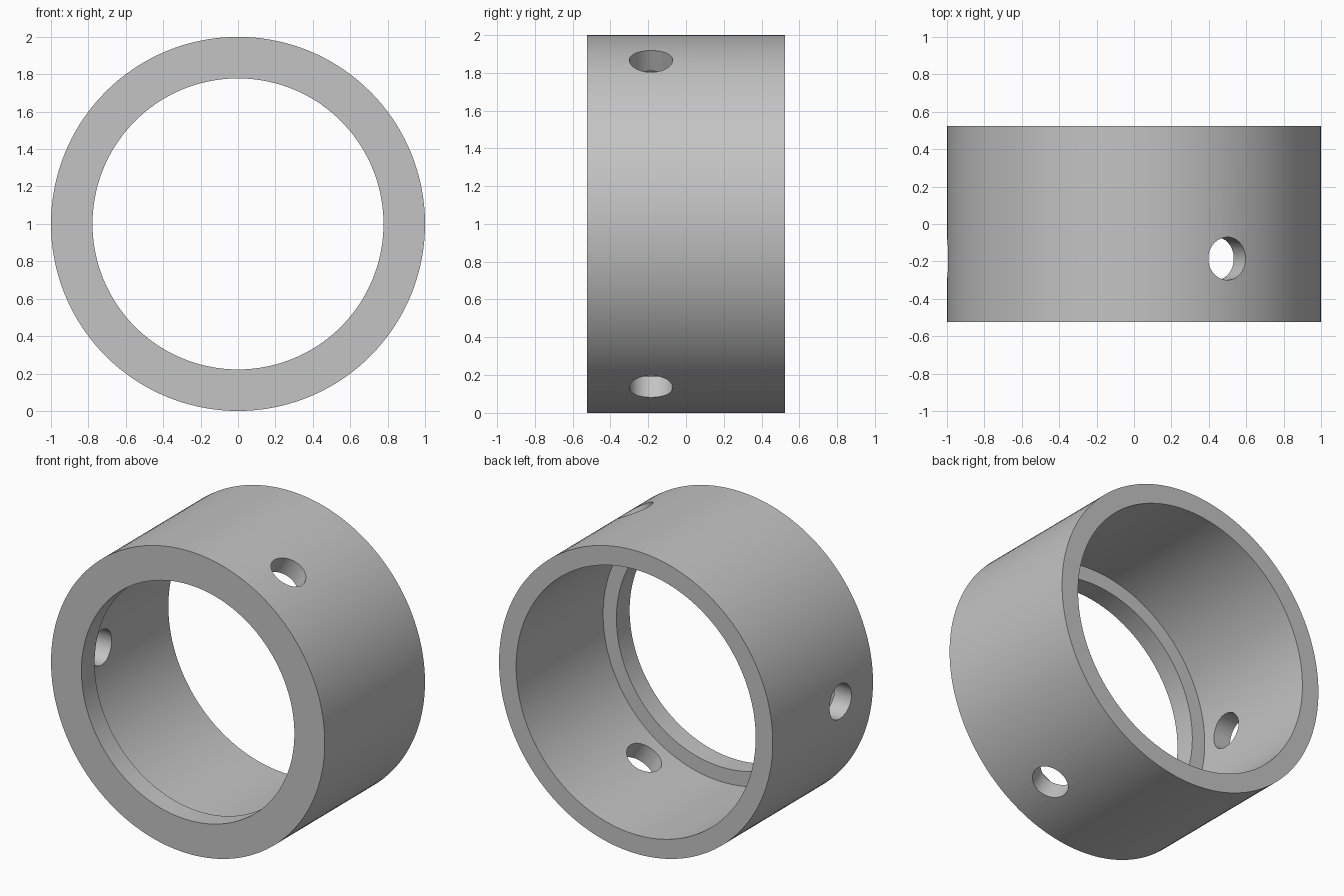
import bpy
import bmesh
import math
from mathutils import Matrix, Vector

cube = bpy.data.objects.get("Cube")
if cube:
    bpy.data.objects.remove(cube, do_unlink=True)

OUTER, BORE, LIP = 1.0, 0.875, 0.778
HALF = 0.523            # half the length along y
SHOULDER = -0.385       # where the lip meets the wider bore
HOLE_Y, HOLE_R = -0.185, 0.115
SEGMENTS = 144

grey = bpy.data.materials.new("plain_grey")
grey.use_nodes = True
colour = (0.55, 0.55, 0.55, 1)
grey.diffuse_color = colour
grey.node_tree.nodes["Principled BSDF"].inputs["Base Color"].default_value = colour


def add_object(name, bm):
    bmesh.ops.recalc_face_normals(bm, faces=bm.faces)
    mesh = bpy.data.meshes.new(name)
    bm.to_mesh(mesh)
    bm.free()
    obj = bpy.data.objects.new(name, mesh)
    obj.data.materials.append(grey)
    bpy.context.collection.objects.link(obj)
    return obj


# Ring: stepped wall section turned about the y axis
profile = [(OUTER, -HALF), (OUTER, HALF), (BORE, HALF),
           (BORE, SHOULDER), (LIP, SHOULDER), (LIP, -HALF)]
bm = bmesh.new()
verts = [bm.verts.new((r, y, 0)) for r, y in profile]
edges = [bm.edges.new((v, verts[i - 1])) for i, v in enumerate(verts)]
bmesh.ops.spin(bm, geom=verts + edges, cent=(0, 0, 0), axis=(0, 1, 0),
               angle=math.tau, steps=SEGMENTS, use_merge=True)
bmesh.ops.remove_doubles(bm, verts=bm.verts, dist=0.0001)
bmesh.ops.translate(bm, verts=bm.verts, vec=(0, 0, 1))
ring = add_object("ring", bm)

# Three radial screw holes, evenly spaced
bm = bmesh.new()
for degrees in (60, 180, 300):
    a = math.radians(degrees)
    direction = Vector((math.cos(a), 0, math.sin(a)))
    place = Matrix.Translation(direction * 0.95 + Vector((0, HOLE_Y, 1)))
    turn = direction.to_track_quat('Z', 'Y').to_matrix().to_4x4()
    bmesh.ops.create_cone(bm, cap_ends=True, segments=48, radius1=HOLE_R,
                          radius2=HOLE_R, depth=0.5, matrix=place @ turn)
cutter = add_object("hole_cutter", bm)
cutter.hide_render = True

cut = ring.modifiers.new("screw_holes", 'BOOLEAN')
cut.operation = 'DIFFERENCE'
cut.solver = 'EXACT'
cut.object = cutter

bpy.ops.object.select_all(action='DESELECT')
ring.select_set(True)
bpy.context.view_layer.objects.active = ring
bpy.ops.object.modifier_apply(modifier=cut.name)
bpy.data.objects.remove(cutter, do_unlink=True)
bpy.ops.object.shade_smooth_by_angle(angle=math.radians(30))
